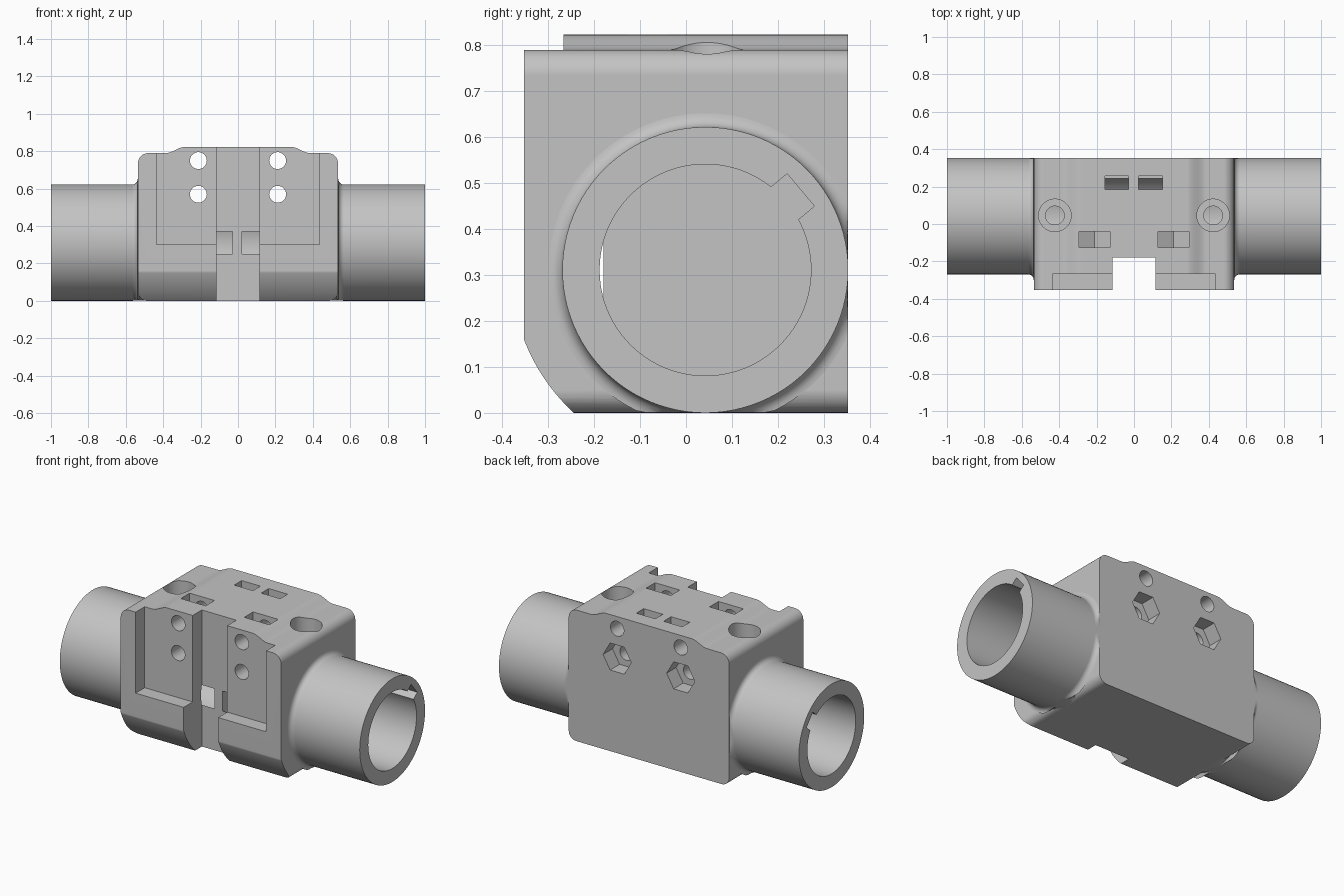
import bpy, bmesh
from math import sin, cos, pi, radians, tau

if "Cube" in bpy.data.objects:
    bpy.data.objects.remove(bpy.data.objects["Cube"], do_unlink=True)

gray = bpy.data.materials.new("plain gray")
gray.use_nodes = True
gray.diffuse_color = (0.55, 0.55, 0.55, 1)
gray.node_tree.nodes["Principled BSDF"].inputs["Base Color"].default_value = gray.diffuse_color

CY, CZ, R = 0.042, 0.311, 0.311   # pipe axis and outer radius
BACK, FRONT = 0.353, -0.353
SCREW_X = 0.212


def loft(name, rings):
    """Closed solid through a list of matching point rings."""
    bm = bmesh.new()
    loops = [[bm.verts.new(p) for p in ring] for ring in rings]
    n = len(loops[0])
    for a, b in zip(loops, loops[1:]):
        for i in range(n):
            j = (i + 1) % n
            bm.faces.new((a[i], a[j], b[j], b[i]))
    bm.faces.new(loops[0])
    bm.faces.new(loops[-1])
    bmesh.ops.recalc_face_normals(bm, faces=bm.faces)
    mesh = bpy.data.meshes.new(name)
    bm.to_mesh(mesh)
    bm.free()
    mesh.materials.append(gray)
    ob = bpy.data.objects.new(name, mesh)
    bpy.context.collection.objects.link(ob)
    return ob


def prism(name, pts, axis, a, b):
    """Extrude a 2D outline along x (y,z), y (x,z) or z (x,y)."""
    place = {"x": lambda u, v, t: (t, u, v),
             "y": lambda u, v, t: (u, t, v),
             "z": lambda u, v, t: (u, v, t)}[axis]
    return loft(name, [[place(u, v, t) for u, v in pts] for t in (a, b)])


def box(name, x, y, z):
    return prism(name, [(x[0], y[0]), (x[1], y[0]), (x[1], y[1]), (x[0], y[1])], "z", *z)


def arc(cx, cy, r, start, end, n):
    return [(cx + r * cos(radians(start + (end - start) * i / n)),
             cy + r * sin(radians(start + (end - start) * i / n))) for i in range(n + 1)]


def circle(cx, cy, r, n=48):
    return [(cx + r * cos(tau * i / n), cy + r * sin(tau * i / n)) for i in range(n)]


def combine(target, tool, op="DIFFERENCE"):
    mod = target.modifiers.new(op, "BOOLEAN")
    mod.operation, mod.solver, mod.object = op, "EXACT", tool
    bpy.ops.object.select_all(action="DESELECT")
    bpy.context.view_layer.objects.active = target
    target.select_set(True)
    bpy.ops.object.modifier_apply(modifier=mod.name)
    bpy.data.objects.remove(tool, do_unlink=True)


# Main block: rounded outline with a raised centre
half = arc(0.485, 0.05, 0.05, -90, 0, 8) + arc(0.48, 0.735, 0.055, 0, 90, 8)
for i in range(11):
    t = i / 10
    half.append((0.385 - 0.1 * t, 0.79 + 0.033 * t * t * (3 - 2 * t)))
outline = half + [(-x, z) for x, z in reversed(half)]
body = prism("coupling_body", outline, "y", FRONT, BACK)

# Curved lower front edge, concentric with the pipe
sweep = arc(CY, CZ, 0.4225, 190, 240, 24)
combine(body, prism("edge_cutter", sweep + [(-0.3, -0.3), (-0.6, -0.3), (-0.6, sweep[0][1])],
                    "x", -0.7, 0.7))

# Pipes on both sides with a small fillet against the block
def pipe_ring(x, r, trim):
    pts = circle(CY, CZ, r, 96)
    if trim:
        pts = [(min(y, BACK - 0.001), max(z, 0.001)) for y, z in pts]
    return [(x, y, z) for y, z in pts]

for s in (-1, 1):
    rings = [pipe_ring(s, R, False), pipe_ring(s * 0.566, R, False)]
    for i in range(1, 7):
        a = i / 6 * pi / 2
        rings.append(pipe_ring(s * (0.566 - 0.03 * sin(a)), R + 0.03 * (1 - cos(a)), True))
    rings += [pipe_ring(s * 0.53, R, True), pipe_ring(s * 0.45, R, True)]
    combine(body, loft("pipe", rings), "UNION")

# Front recess and the central channel
combine(body, box("recess_cutter", (-0.435, 0.435), (-0.5, -0.267), (0.302, 1)))
combine(body, box("channel_cutter", (-0.115, 0.115), (-0.5, -0.18), (-0.1, 1)))

# Bores with a keyway, leaving a thin middle wall
c, d = cos(radians(40)), sin(radians(40))
key = [(CY + c * r - d * w, CZ + d * r + c * w)
       for r, w in ((0.15, -0.046), (0.271, -0.046), (0.271, 0.046), (0.15, 0.046))]
for inner, outer in ((0.022, 1.1), (-0.03, -1.1)):
    combine(body, prism("bore_cutter", circle(CY, CZ, 0.23, 96), "x", inner, outer))
    combine(body, prism("keyway_cutter", key, "x", inner, outer))

for s in (-1, 1):
    x = s * SCREW_X
    # Screw holes running front to back
    for z in (0.75, 0.57):
        combine(body, prism("screw_cutter", circle(x, z, 0.045), "y", -0.5, 0.5))
    # Hexagonal nut pocket in the back
    combine(body, prism("hex_cutter", circle(x, 0.57, 0.094, 6), "y", 0.263, 0.5))
    # Drop-in nut slot with a V floor
    combine(body, prism("nut_slot_cutter", [(x - 0.083, 1), (x - 0.083, 0.701), (x, 0.652),
                                            (x + 0.083, 0.701), (x + 0.083, 1)],
                        "y", -0.125, -0.04))
    # Stepped clamp screw hole down to the bore
    combine(body, prism("counterbore_cutter", circle(s * 0.423, CY + 0.004, 0.087), "z", 0.66, 1))
    combine(body, prism("clamp_hole_cutter", circle(s * 0.423, CY + 0.004, 0.05), "z", 0.4, 1))

# Rear top slots that open into the keyway
for x in ((0.025, 0.152), (-0.155, -0.03)):
    combine(body, box("rear_slot_cutter", x, (0.185, 0.256), (0.42, 1)))

bpy.ops.object.select_all(action="DESELECT")
body.select_set(True)
bpy.context.view_layer.objects.active = body
bpy.ops.object.shade_smooth_by_angle(angle=radians(30))
weighted = body.modifiers.new("Weighted Normal", "WEIGHTED_NORMAL")
weighted.keep_sharp = True
